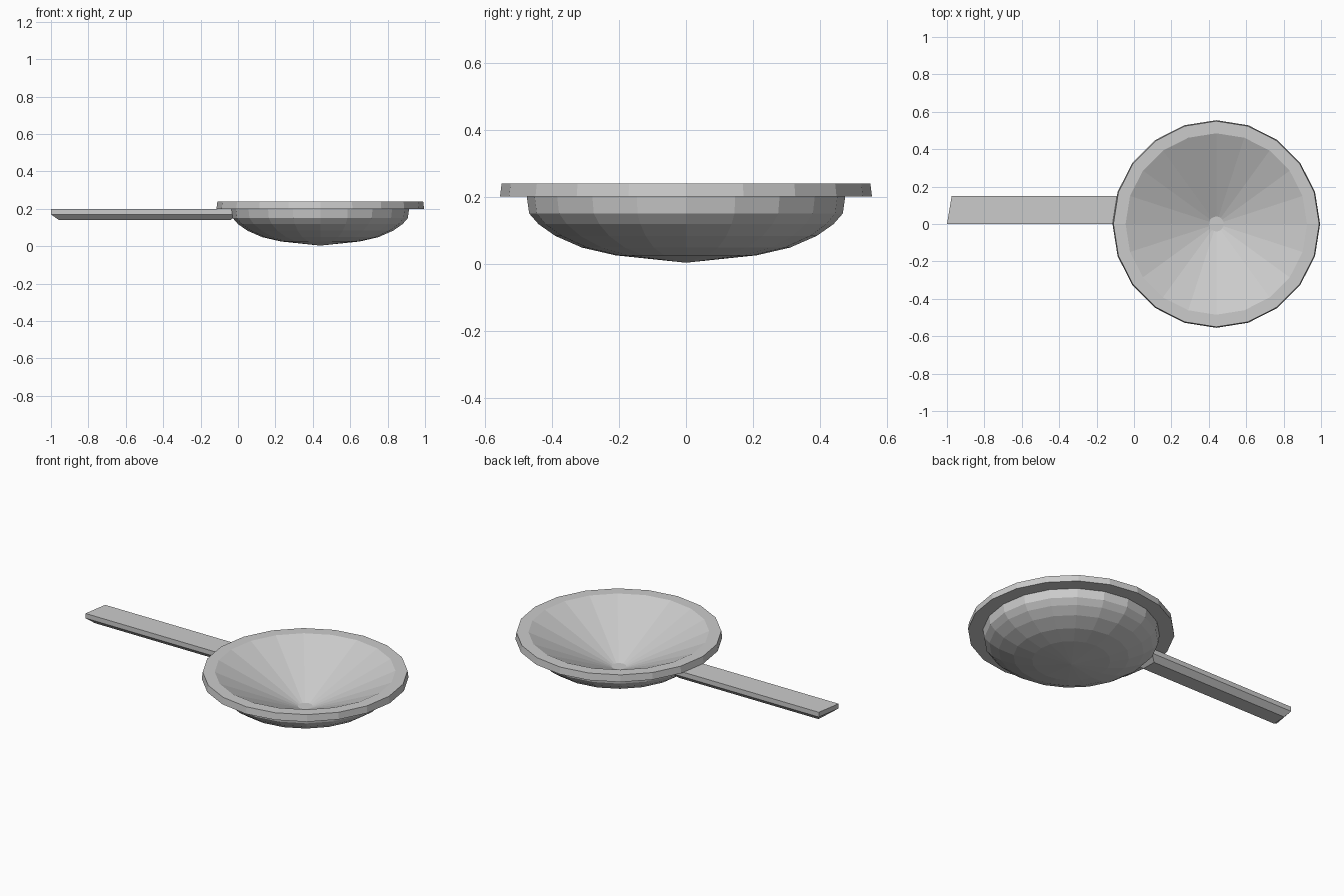
import bpy, bmesh
from math import cos, sin, pi

if "Cube" in bpy.data.objects:
    bpy.data.objects.remove(bpy.data.objects["Cube"])


def make_object(name, bm):
    bmesh.ops.remove_doubles(bm, verts=bm.verts, dist=1e-5)
    bmesh.ops.recalc_face_normals(bm, faces=bm.faces)
    mesh = bpy.data.meshes.new(name)
    bm.to_mesh(mesh)
    bm.free()
    obj = bpy.data.objects.new(name, mesh)
    bpy.context.collection.objects.link(obj)
    return obj


def bridge(bm, a, b):
    n = len(a)
    for i in range(n):
        j = (i + 1) % n
        bm.faces.new((a[i], a[j], b[j], b[i]))


def lathe(name, profile, tip_z, centre_x, sides=20):
    # revolve (radius, z) points; tip closes the underside, last ring is capped
    bm = bmesh.new()
    rings = []
    for r, z in profile:
        rings.append([bm.verts.new((centre_x + r * cos(2 * pi * i / sides),
                                    r * sin(2 * pi * i / sides), z))
                      for i in range(sides)])
    for a, b in zip(rings, rings[1:]):
        bridge(bm, a, b)
    tip = bm.verts.new((centre_x, 0, tip_z))
    for i in range(sides):
        bm.faces.new((tip, rings[0][(i + 1) % sides], rings[0][i]))
    bm.faces.new(rings[-1])
    return make_object(name, bm)


def loft_rings(name, rings):
    # stack of four-cornered outlines, capped at both ends
    bm = bmesh.new()
    loops = [[bm.verts.new(p) for p in ring] for ring in rings]
    for a, b in zip(loops, loops[1:]):
        bridge(bm, a, b)
    bm.faces.new(loops[0])
    bm.faces.new(loops[-1])
    return make_object(name, bm)


# pan: rounded underside, wall, overhanging rim, conical inside
lathe("pan_bowl", [
    (0.21, 0.025), (0.31, 0.048), (0.39, 0.083), (0.44, 0.118),
    (0.468, 0.15), (0.475, 0.20), (0.555, 0.20), (0.55, 0.24),
    (0.485, 0.24), (0.04, 0.035)], 0.003, 0.44)

# handle: flat bar with chamfered lower edges and a slanted end
loft_rings("handle", [
    [(-1.0, 0, 0.198), (0.01, 0, 0.198), (0.01, 0.15, 0.198), (-0.975, 0.15, 0.198)],
    [(-1.0, 0, 0.17), (0.0, 0, 0.17), (0.0, 0.15, 0.17), (-0.975, 0.15, 0.17)],
    [(-0.958, 0.03, 0.14), (-0.04, 0.03, 0.14), (-0.04, 0.12, 0.14), (-0.952, 0.12, 0.14)]])
